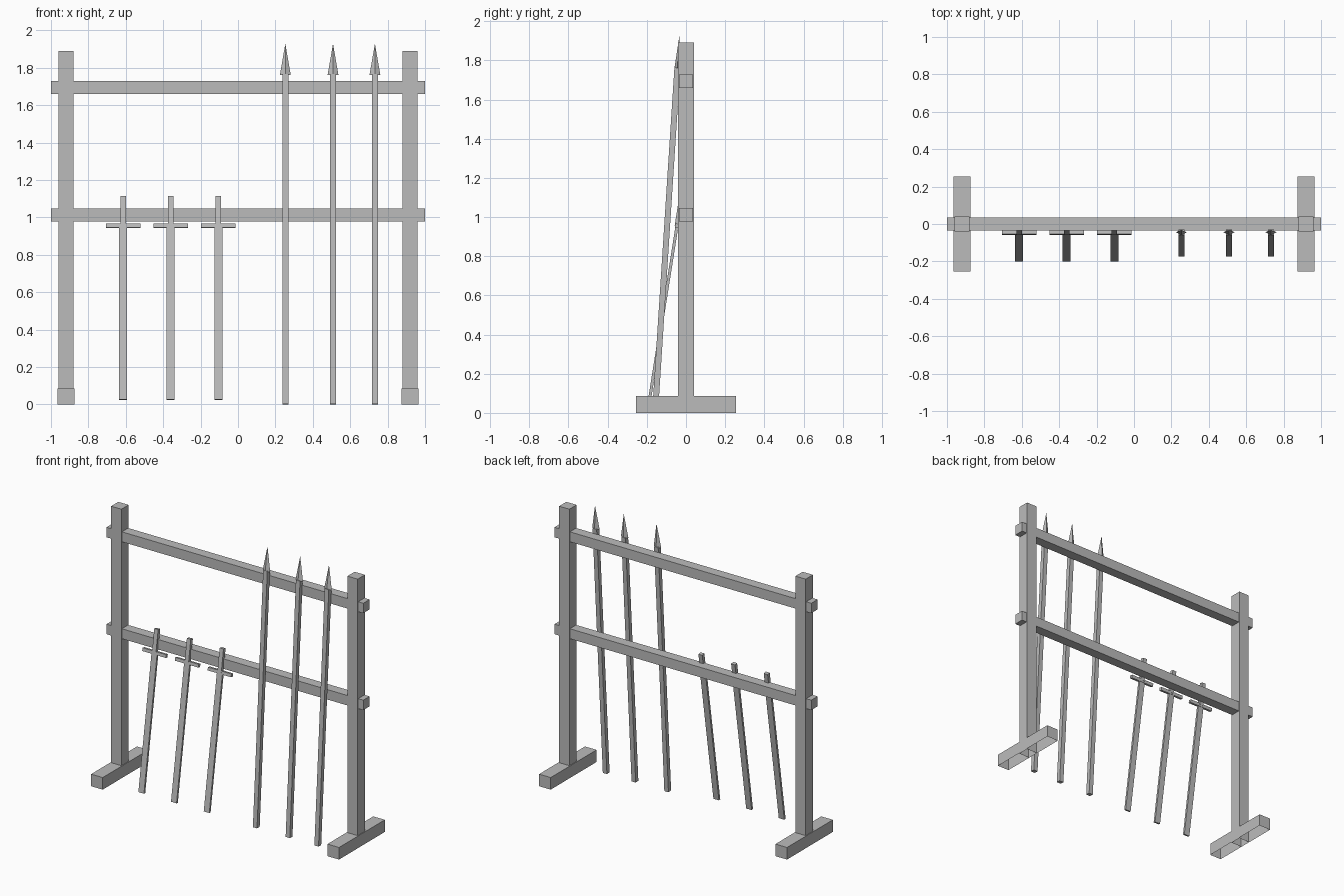
import bpy, bmesh
from math import atan2
from mathutils import Matrix, Vector

cube = bpy.data.objects.get("Cube")
if cube:
    bpy.data.objects.remove(cube, do_unlink=True)

grey = bpy.data.materials.new("plain_grey")
grey.use_nodes = True
colour = (0.5, 0.5, 0.5, 1)
grey.diffuse_color = colour
grey.node_tree.nodes["Principled BSDF"].inputs["Base Color"].default_value = colour


def finish(name, bm, matrix):
    mesh = bpy.data.meshes.new(name)
    bm.to_mesh(mesh)
    bm.free()
    mesh.materials.append(grey)
    obj = bpy.data.objects.new(name, mesh)
    obj.matrix_world = matrix
    bpy.context.collection.objects.link(obj)


def box(name, size, centre, frame=Matrix(), open_bottom=False):
    bm = bmesh.new()
    bmesh.ops.create_cube(bm, size=1)
    bmesh.ops.scale(bm, vec=size, verts=bm.verts)
    bmesh.ops.translate(bm, vec=centre, verts=bm.verts)
    if open_bottom:
        under = [f for f in bm.faces if f.normal.z < -0.5]
        bmesh.ops.delete(bm, geom=under, context='FACES')
    finish(name, bm, frame)


def leaning(x, low, high):
    """Frame whose z axis runs from low to high, both given as (y, z)."""
    dy, dz = high[0] - low[0], high[1] - low[1]
    frame = Matrix.Translation((x, *low)) @ Matrix.Rotation(-atan2(dy, dz), 4, 'X')
    return frame, Vector((dy, dz)).length


# Stand: feet and posts, open underneath
for side, x in (("right", -0.92), ("left", 0.92)):
    box(side + "_foot", (0.09, 0.51, 0.085), (x, 0, 0.0425), open_bottom=True)
    box(side + "_post", (0.08, 0.08, 1.89), (x, 0, 0.945), open_bottom=True)

# Cross beams
for name, z in (("lower_beam", 1.012), ("upper_beam", 1.694)):
    box(name, (2, 0.07, 0.07), (0, 0, z))

# Swords: flat blade, crossguard and grip
for i, x in enumerate((-0.614, -0.36, -0.105), 1):
    frame, length = leaning(x, (-0.193, 0.025), (-0.046, 0.955))
    box(f"sword_blade_{i}", (0.043, 0.015, length), (0, 0, length / 2), frame)
    box(f"sword_guard_{i}", (0.183, 0.02, 0.022), (0, 0, length), frame)
    box(f"sword_grip_{i}", (0.03, 0.024, 0.16), (0, 0, length + 0.08), frame)

# Spears: square shaft and flattened four-sided head
for i, x in enumerate((0.253, 0.508, 0.732), 1):
    frame, length = leaning(x, (-0.158, 0.001), (-0.044, 1.765))
    box(f"spear_shaft_{i}", (0.032, 0.03, length), (0, 0, length / 2), frame)
    bm = bmesh.new()
    bmesh.ops.create_cone(bm, cap_ends=True, segments=4, radius1=0.029,
                          radius2=0, depth=0.168)
    bmesh.ops.scale(bm, vec=(1, 0.5, 1), verts=bm.verts)
    bmesh.ops.translate(bm, vec=(0, 0, length + 0.08), verts=bm.verts)
    finish(f"spear_head_{i}", bm, frame)
